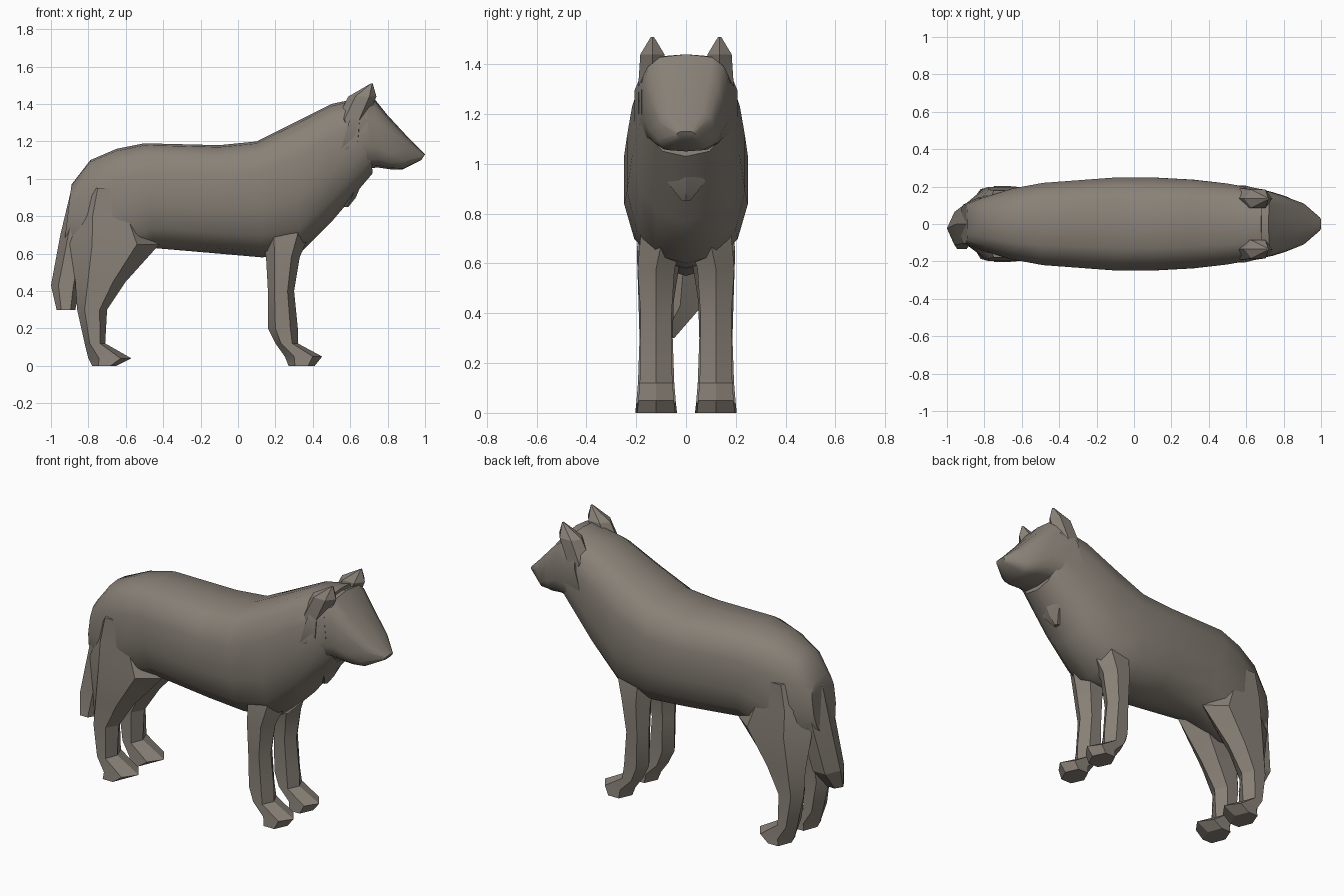
import bpy, bmesh, math

cube = bpy.data.objects.get("Cube")
if cube:
    bpy.data.objects.remove(cube, do_unlink=True)

# Single coat colour
fur = bpy.data.materials.new("grey_brown_fur")
fur.use_nodes = True
coat = (.25, .22, .185, 1)
fur.diffuse_color = coat
shader = fur.node_tree.nodes["Principled BSDF"]
shader.inputs["Base Color"].default_value = coat
shader.inputs["Roughness"].default_value = .9


def power(value, exponent):
    """Signed power, used to square off a rounded cross-section."""
    return math.copysign(abs(value) ** exponent, value)


def loft(name, sections, sides, squareness, bias, smooth_angle):
    """Skin a row of superellipse sections: (start, end, half width, y centre).
    A bias above one moves the widest point towards the start."""
    bm = bmesh.new()
    loops = []
    for (x_start, z_start), (x_end, z_end), width, centre in sections:
        loop = []
        for i in range(sides):
            turn = math.tau * i / sides
            along = ((1 - power(math.cos(turn), squareness)) / 2) ** bias
            loop.append(bm.verts.new((
                x_start + (x_end - x_start) * along,
                centre + width * power(math.sin(turn), squareness),
                z_start + (z_end - z_start) * along)))
        loops.append(loop)
    for lower, upper in zip(loops, loops[1:]):
        for i in range(sides):
            bm.faces.new((lower[i - 1], lower[i], upper[i], upper[i - 1]))
    bm.faces.new(loops[0])
    bm.faces.new(loops[-1])
    bmesh.ops.recalc_face_normals(bm, faces=bm.faces)
    mesh = bpy.data.meshes.new(name)
    bm.to_mesh(mesh)
    bm.free()
    mesh.materials.append(fur)
    obj = bpy.data.objects.new(name, mesh)
    bpy.context.collection.objects.link(obj)
    bpy.ops.object.select_all(action='DESELECT')
    obj.select_set(True)
    bpy.context.view_layer.objects.active = obj
    bpy.ops.object.shade_smooth_by_angle(angle=math.radians(smooth_angle))


def trunk(name, spine, underside, squareness, bias):
    """Body part whose plan outline follows one long ellipse."""
    sections = []
    for top, bottom in zip(spine, underside):
        middle = (top[0] + bottom[0]) / 2
        width = math.sqrt(1 - middle ** 2) * .255
        sections.append((top, bottom, width, 0))
    loft(name, sections, 14, squareness, bias, 40)


def limb(name, levels, width_at, centre_at):
    """Faceted part made of level sections: (height, rear x, front x)."""
    sections = [((rear, z), (front, z), width_at(z), centre_at(z))
                for z, rear, front in levels]
    loft(name, sections, 6, 1, 1, 25)


# Torso and neck, rump to nape
trunk("torso",
      [(-.89, .97), (-.79, 1.1), (-.65, 1.16), (-.5, 1.19), (-.1, 1.18),
       (.1, 1.2), (.3, 1.3), (.5, 1.4), (.68, 1.44)],
      [(-.93, .65), (-.87, .55), (-.65, .55), (-.45, .63), (-.1, .6),
       (.13, .58), (.33, .6), (.5, .77), (.72, 1.03)], .8, 1.25)

# Head with wide cheeks and tapering muzzle
trunk("head",
      [(.62, 1.4), (.72, 1.44), (.8, 1.34), (.92, 1.21), (1, 1.13)],
      [(.52, 1.05), (.75, 1.06), (.82, 1.05), (.88, 1.05), (.98, 1.1)], .6, 1)

# Throat tuft
limb("throat_tuft", [(.97, .55, .66), (.9, .54, .63), (.85, .56, .59)],
     lambda z: (z - .83) * .9, lambda z: 0)


# Hanging tail, narrowing towards one side at the tip
def tail_width(z):
    return min(.12, z * .4 - .07)


limb("tail", [(.95, -.89, -.7), (.7, -.95, -.78), (.43, -1, -.84), (.3, -.97, -.87)],
     tail_width, lambda z: (tail_width(z) - .12) * 1.3)


# Legs are slimmest above the paws and widen both ways
def leg_width(z):
    return .07 + .2 * (z - .3) ** 2


# Thighs and shoulders lean into the body
def leg_offset(z):
    return .12 - max(0, z - .6) * .25


for label, side in (("left", 1), ("right", -1)):
    limb(label + "_ear",
         [(1.2, .58, .66), (1.32, .53, .69), (1.44, .59, .74), (1.51, .71, .72)],
         lambda z: min(.065, (1.52 - z) * .7), lambda z: side * .135)
    limb(label + "_front_leg",
         [(.82, .2, .4), (.7, .13, .38), (.58, .15, .33), (.4, .16, .3),
          (.2, .16, .32), (.12, .2, .32), (.05, .25, .45), (0, .27, .41)],
         leg_width, lambda z: side * leg_offset(z))
    limb(label + "_hind_leg",
         [(.95, -.8, -.6), (.8, -.87, -.5), (.65, -.9, -.42), (.45, -.87, -.6),
          (.3, -.86, -.7), (.12, -.82, -.71), (.04, -.8, -.57), (0, -.78, -.65)],
         lambda z: leg_width(z) * 1.1, lambda z: side * leg_offset(z))
